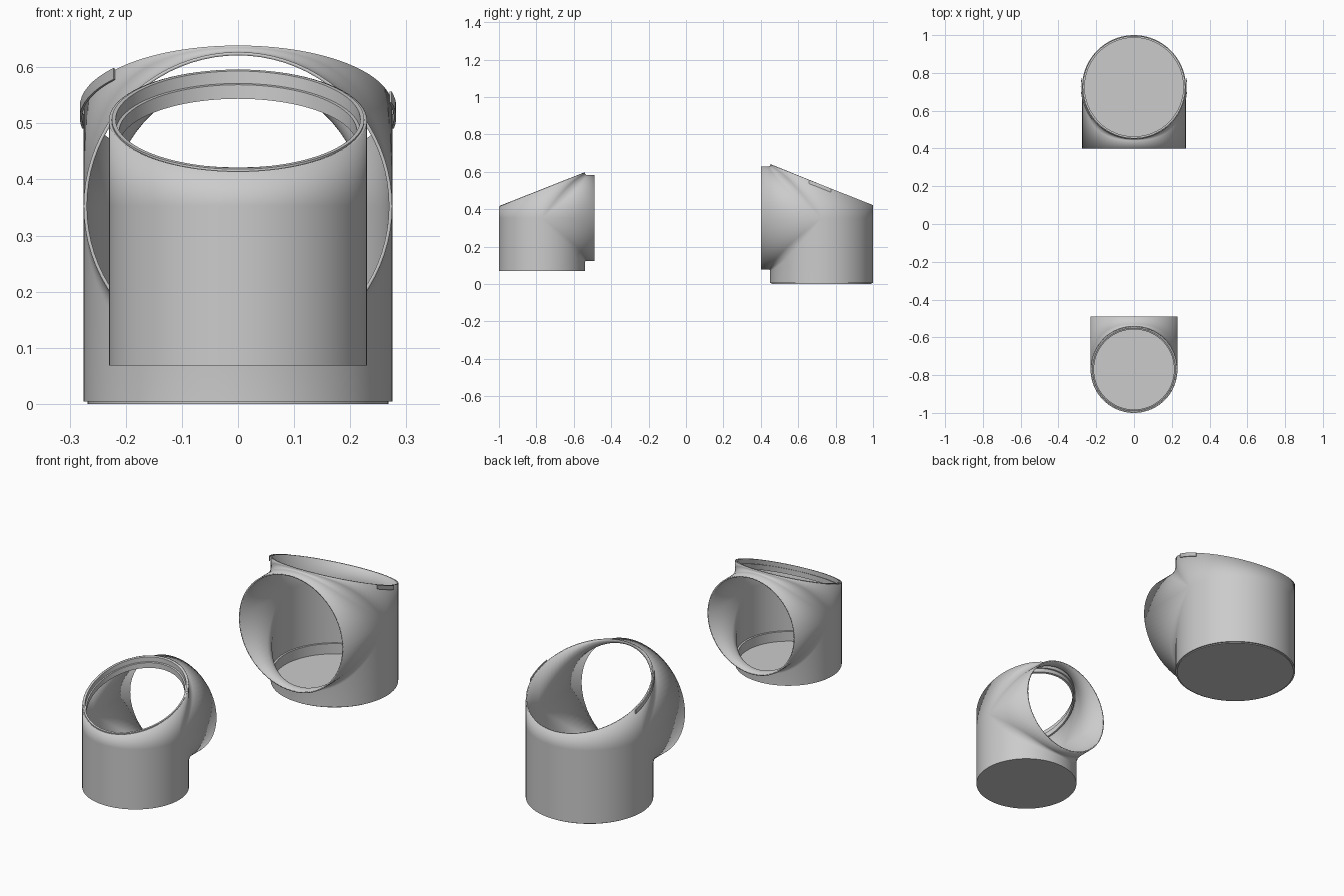
import bpy, bmesh
from math import sin, cos, pi, radians
from mathutils import Vector

if "Cube" in bpy.data.objects:
    bpy.data.objects.remove(bpy.data.objects["Cube"])

SLOPE = 0.395   # rise of the slanted rim towards the side opening
N = 40          # columns per half turn


def finish(bm, name):
    me = bpy.data.meshes.new(name)
    bm.to_mesh(me)
    bm.free()
    ob = bpy.data.objects.new(name, me)
    bpy.context.collection.objects.link(ob)
    bpy.ops.object.select_all(action='DESELECT')
    bpy.context.view_layer.objects.active = ob
    ob.select_set(True)
    bpy.ops.object.shade_smooth_by_angle(angle=radians(35))
    return ob


def skin(bm, columns, closed_rows=False):
    """Join neighbouring point columns with quads."""
    grid = [[bm.verts.new(p) for p in col] for col in columns]
    rows = len(grid[0])
    for a, b in zip(grid, grid[1:]):
        for i in range(rows if closed_rows else rows - 1):
            j = (i + 1) % rows
            bm.faces.new((a[i], a[j], b[j], b[i]))
    return grid


def tee_shell(name, cy, d, R, end, zc, z0, zs, wall):
    """Upright pipe with slanted top and a filleted side opening facing d."""
    bm = bmesh.new()
    P = lambda x, v, z: Vector((x, cy + d * v, z))
    for s in (-1, 1):                       # lower and upper half of the opening
        cols = []
        for k in range(N + 1):
            t = pi * k / N
            c, sn = cos(t), max(sin(t), 0.0)
            f = 0.008 + 0.07 * c * c        # fillet radius grows to the sides
            centre = Vector(((R + f) * c, (R + f) * sn, (R + f) * sn))
            t1 = Vector((R * c, (R + f) * sn, R * sn)) - centre
            t2 = Vector((R * c, R * sn, (R + f) * sn)) - centre
            pts = [Vector((R * c, end, R * sn))]
            for i in range(7):
                w = t1.lerp(t2, i / 6)
                pts.append(centre + w.normalized() * f)
            # keep fillet ends exactly on both pipes
            pts[1], pts[-1] = centre + t1, centre + t2
            col = [P(p.x, p.y, zc + s * p.z) for p in pts]
            col.append(P(R * c, R * sn, z0 if s < 0 else zc + R + 0.2))
            cols.append(col)
        skin(bm, cols)
    # plain far half of the upright pipe
    skin(bm, [[P(R * cos(pi * k / N), -R * sin(pi * k / N), z)
               for z in (z0, zc, zc + R + 0.2)] for k in range(N + 1)])
    bmesh.ops.remove_doubles(bm, verts=bm.verts, dist=0.0004)
    # floor
    rim = [e for e in bm.edges if e.is_boundary
           and all(abs(v.co.z - z0) < 1e-4 for v in e.verts)]
    bmesh.ops.edgeloop_fill(bm, edges=rim)
    # slanted cut
    bmesh.ops.bisect_plane(bm, geom=bm.verts[:] + bm.edges[:] + bm.faces[:],
                           plane_co=(0, cy, zs), plane_no=(0, -d * SLOPE, 1),
                           clear_outer=True)
    bmesh.ops.recalc_face_normals(bm, faces=bm.faces)
    floor = min(bm.faces, key=lambda q: q.calc_center_median().z)
    if floor.normal.z > 0:
        bmesh.ops.reverse_faces(bm, faces=bm.faces)
    ob = finish(bm, name)
    m = ob.modifiers.new("wall", 'SOLIDIFY')
    m.thickness, m.offset = wall, -1
    return ob


def ring(name, cy, d, r_in, r_out, z_low, z_high, slope=0.0, a0=0, a1=360):
    """Tube or arc with rectangular section, sheared along the slanted rim."""
    bm = bmesh.new()
    n = max(6, int(2 * N * abs(a1 - a0) / 360))
    cols = []
    for k in range(n + 1):
        t = radians(a0 + (a1 - a0) * k / n)
        cols.append([(r * cos(t), cy + d * r * sin(t), z + slope * r * sin(t))
                     for r, z in ((r_in, z_low), (r_out, z_low),
                                  (r_out, z_high), (r_in, z_high))])
    grid = skin(bm, cols, True)
    if a1 - a0 < 360:
        bm.faces.new(grid[0])
        bm.faces.new(grid[-1])
    bmesh.ops.remove_doubles(bm, verts=bm.verts, dist=1e-5)
    bmesh.ops.recalc_face_normals(bm, faces=bm.faces)
    return finish(bm, name)


# small front pipe with inner rim lip and floor ring
tee_shell("front_pipe", -0.77, 1, 0.23, 0.28, 0.353, 0.068, 0.505, 0.006)
ring("front_rim_lip", -0.77, 1, 0.218, 0.225, 0.478, 0.507, SLOPE)
ring("front_inner_sleeve", -0.77, 1, 0.212, 0.22, 0.46, 0.485, SLOPE)
ring("front_floor_ring", -0.77, 1, 0.216, 0.225, 0.072, 0.118)

# large back pipe with base plate, floor ring and thin rim ears
tee_shell("back_pipe", 0.725, -1, 0.275, 0.325, 0.352, 0.004, 0.53, 0.006)
ring("back_floor_ring", 0.725, -1, 0.261, 0.27, 0.008, 0.057)
ring("back_ear_right", 0.725, -1, 0.278, 0.282, 0.51, 0.53, SLOPE, -10, 14)
ring("back_ear_left", 0.725, -1, 0.278, 0.282, 0.51, 0.53, SLOPE, 142, 190)
bm = bmesh.new()
bmesh.ops.create_cone(bm, cap_ends=True, segments=2 * N, radius1=0.268,
                      radius2=0.268, depth=0.005)
bmesh.ops.translate(bm, verts=bm.verts, vec=(0, 0.725, 0.0025))
finish(bm, "back_base_plate")
